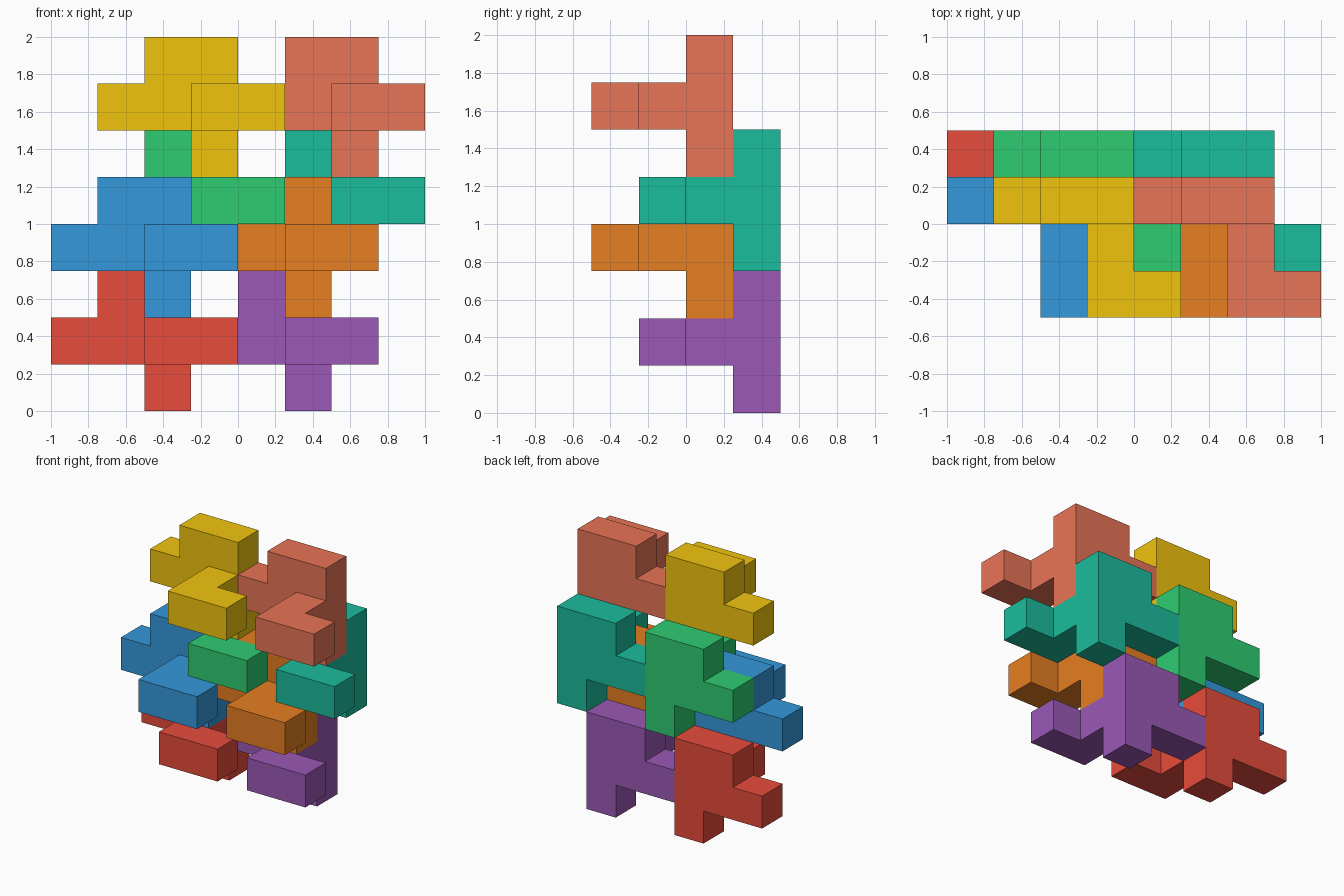
import bpy, bmesh
from mathutils import Color, Vector

if "Cube" in bpy.data.objects:
    bpy.data.objects.remove(bpy.data.objects["Cube"])

U = 0.25  # edge of one unit cube

# One nine-cube piece: F-shaped back slab, a neck, and a two-cube front bar
PIECE = [(0, 0, 1), (1, 0, 1), (2, 0, 1), (1, 0, 2), (2, 0, 2), (2, 0, 0),
         (2, -1, 1), (2, -2, 1), (3, -2, 1)]


def make_piece(name, offset, colour):
    cells = {tuple(a + b for a, b in zip(c, offset)) for c in PIECE}
    bm = bmesh.new()
    for cell in cells:
        for axis in range(3):
            for side in (0, 1):
                # Only the outer skin: skip faces shared by two cubes
                near = list(cell)
                near[axis] += 2 * side - 1
                if tuple(near) in cells:
                    continue
                corners = []
                for a, b in ((0, 0), (1, 0), (1, 1), (0, 1)):
                    p = list(cell)
                    p[axis] += side
                    p[(axis + 1) % 3] += a
                    p[(axis + 2) % 3] += b
                    corners.append(bm.verts.new(Vector(p) * U + Vector((-1, -0.5, 0))))
                bm.faces.new(corners if side else corners[::-1])
    bmesh.ops.remove_doubles(bm, verts=bm.verts, dist=1e-4)
    bmesh.ops.dissolve_limit(bm, angle_limit=0.01, verts=bm.verts, edges=bm.edges)
    mesh = bpy.data.meshes.new(name)
    bm.to_mesh(mesh)
    bm.free()
    # Hex colour to linear paint
    srgb = Color([int(colour[i:i + 2], 16) / 255 for i in (0, 2, 4)])
    mat = bpy.data.materials.new(name + "_paint")
    mat.diffuse_color = (*srgb.from_srgb_to_scene_linear(), 1)
    mat.use_nodes = True
    mat.node_tree.nodes["Principled BSDF"].inputs["Base Color"].default_value = mat.diffuse_color
    mesh.materials.append(mat)
    bpy.context.collection.objects.link(bpy.data.objects.new(name, mesh))


# Eight interlocking copies, stacked in four staggered layers of two
make_piece("red_piece", (0, 3, 0), "E74C3C")
make_piece("purple_piece", (3, 3, 0), "9B59B6")
make_piece("blue_piece", (0, 2, 2), "3498DB")
make_piece("orange_piece", (3, 2, 2), "E67E22")
make_piece("green_piece", (1, 3, 3), "2ECC71")
make_piece("teal_piece", (4, 3, 3), "1ABC9C")
make_piece("yellow_piece", (1, 2, 5), "F1C40F")
make_piece("salmon_piece", (4, 2, 5), "E87456")
